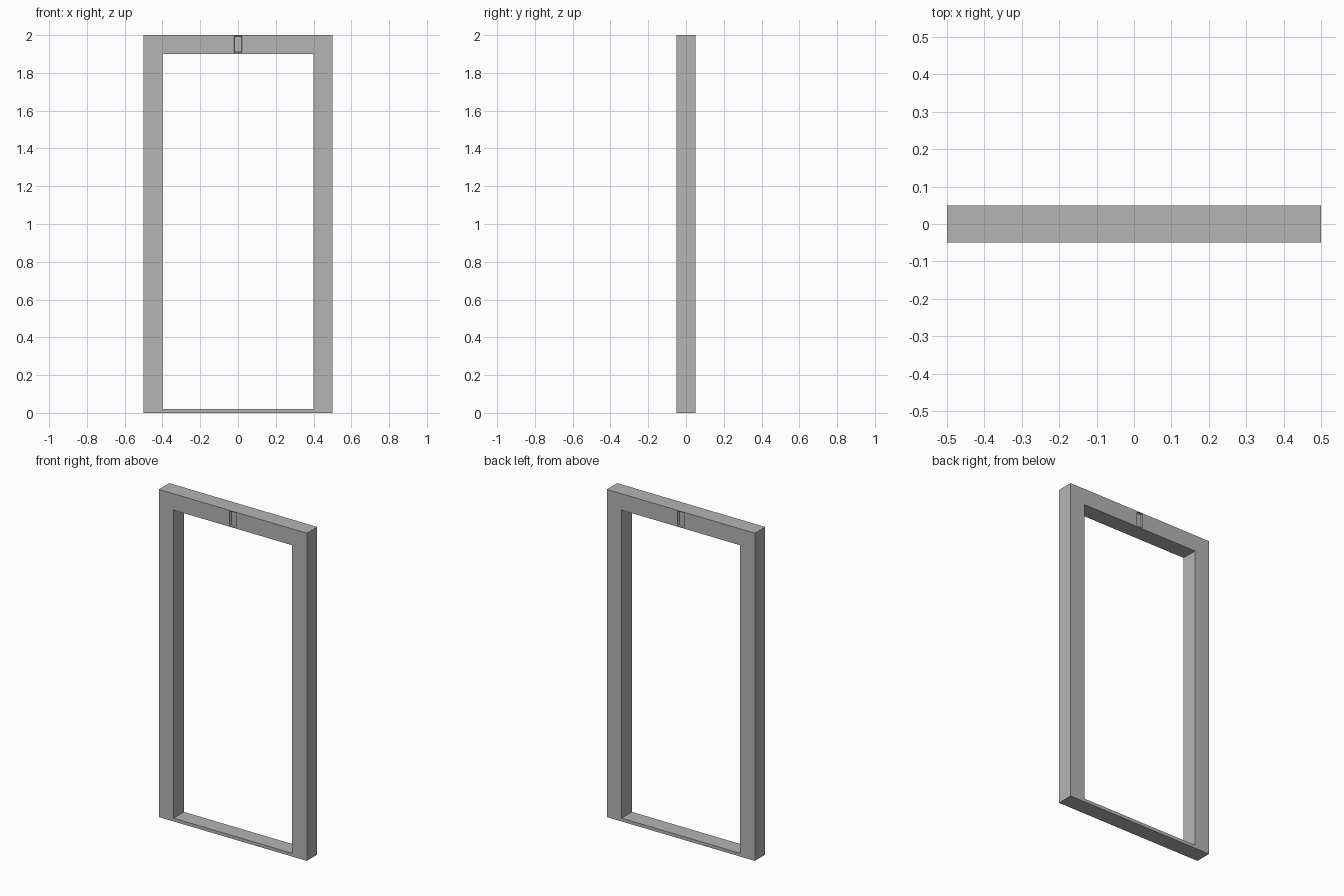
import bpy, bmesh
from mathutils import Vector

if "Cube" in bpy.data.objects:
    bpy.data.objects.remove(bpy.data.objects["Cube"])

mat = bpy.data.materials.new("plain_grey")
mat.diffuse_color = (0.46, 0.46, 0.46, 1)
mat.use_nodes = True
mat.node_tree.nodes["Principled BSDF"].inputs["Base Color"].default_value = mat.diffuse_color


def box_bm(lo, hi):
    bm = bmesh.new()
    bmesh.ops.create_cube(bm, size=1)
    for v in bm.verts:
        v.co = Vector([(a + b) / 2 + c * (b - a) for a, b, c in zip(lo, hi, v.co)])
    return bm


def finish(name, bm):
    me = bpy.data.meshes.new(name)
    bm.normal_update()
    bm.to_mesh(me)
    bm.free()
    me.materials.append(mat)
    ob = bpy.data.objects.new(name, me)
    bpy.context.collection.objects.link(ob)


D = 0.05
# side posts
finish("left_post", box_bm((-0.5, -D, 0), (-0.4, D, 2)))
finish("right_post", box_bm((0.4, -D, 0), (0.5, D, 2)))
# threshold
finish("threshold", box_bm((-0.4, -D, 0), (0.4, D, 0.02)))

# lintel with a small tapered recess on both faces
bm = box_bm((-0.4, -D, 1.9), (0.4, D, 2))
for co, no in (((-0.021, 0, 0), (1, 0, 0)), ((0.021, 0, 0), (1, 0, 0)),
               ((0, 0, 1.907), (0, 0, 1)), ((0, 0, 1.995), (0, 0, 1))):
    bmesh.ops.bisect_plane(bm, geom=bm.verts[:] + bm.edges[:] + bm.faces[:],
                           plane_co=co, plane_no=no)
bm.normal_update()
for f in [f for f in bm.faces if abs(f.normal.y) > 0.9]:
    c = f.calc_center_median()
    if abs(c.x) < 0.02 and 1.91 < c.z < 1.99:
        bmesh.ops.inset_region(bm, faces=[f], thickness=0.005, depth=-0.01)
finish("lintel", bm)
